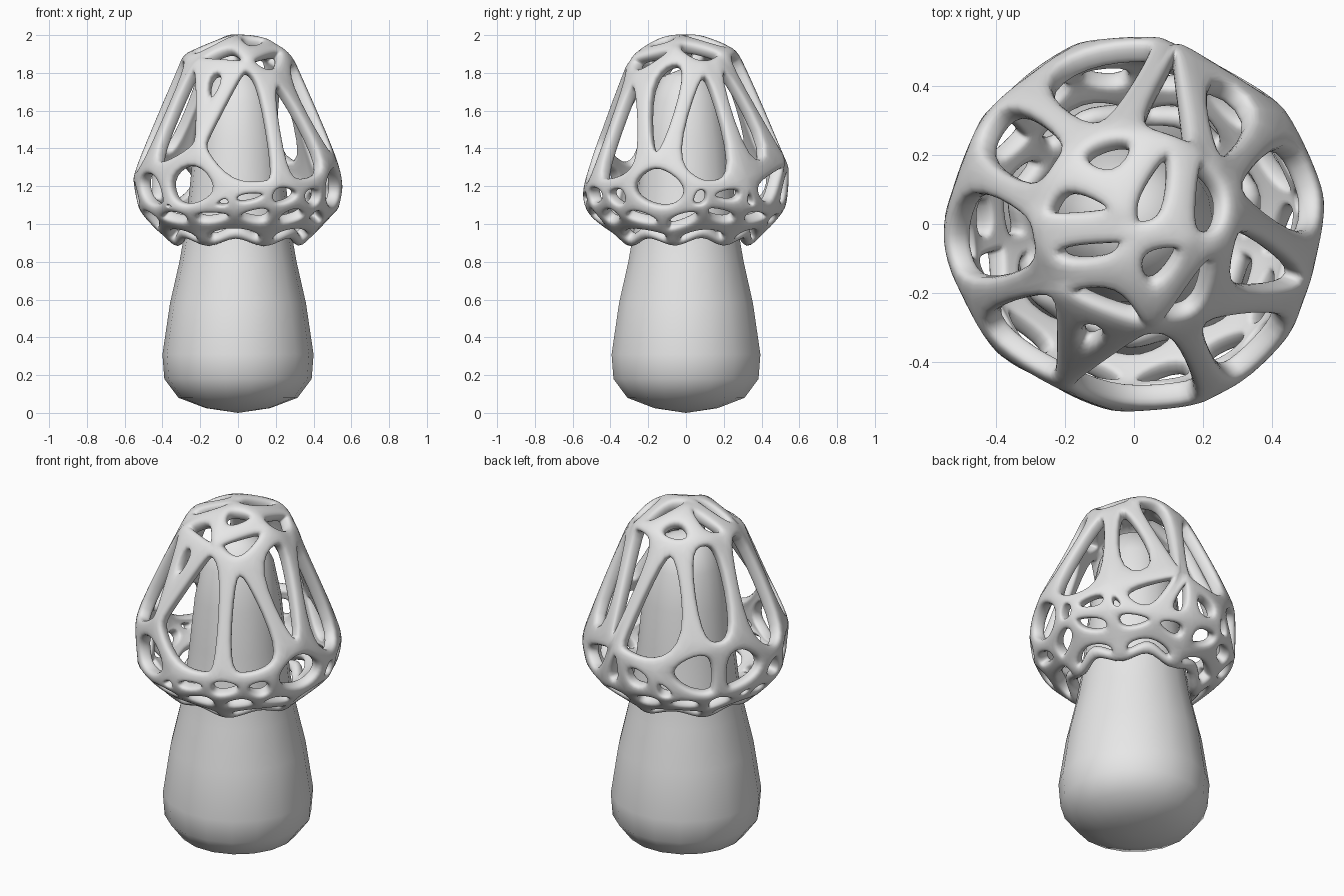
import bpy, bmesh, math, random
from mathutils import Vector

random.seed(4)
cube = bpy.data.objects.get("Cube")
if cube:
    bpy.data.objects.remove(cube)

clay = bpy.data.materials.new("pale_grey_clay")
clay.use_nodes = True
clay.diffuse_color = (0.8, 0.8, 0.8, 1)
clay.node_tree.nodes["Principled BSDF"].inputs["Base Color"].default_value = (0.8, 0.8, 0.8, 1)


def make_object(name, bm):
    mesh = bpy.data.meshes.new(name)
    bm.to_mesh(mesh)
    bm.free()
    mesh.materials.append(clay)
    mesh.shade_smooth()
    obj = bpy.data.objects.new(name, mesh)
    bpy.context.collection.objects.link(obj)
    return obj


# Stem: lathed bulb that tapers up into the cap and closes in a dome
stem_profile = [(0, 0), (0.17, 0.025), (0.315, 0.08), (0.39, 0.18), (0.4, 0.31),
                (0.36, 0.58), (0.31, 0.8), (0.28, 0.97), (0.255, 1.2), (0.23, 1.45),
                (0.19, 1.65), (0.13, 1.78), (0, 1.83)]
bm = bmesh.new()
ring = [bm.verts.new((r, 0, z)) for r, z in stem_profile]
edges = [bm.edges.new(pair) for pair in zip(ring, ring[1:])]
bmesh.ops.spin(bm, geom=ring + edges, axis=(0, 0, 1), cent=(0, 0, 0),
               angle=math.tau, steps=18, use_duplicate=False)
bmesh.ops.remove_doubles(bm, verts=bm.verts[:], dist=0.001)
bmesh.ops.recalc_face_normals(bm, faces=bm.faces[:])
make_object("stem", bm)

# Cap outline as radius and height, spread evenly by length over a polar angle
cap_profile = [Vector(p) for p in [(0, 2.01), (0.12, 2.01), (0.28, 1.93), (0.44, 1.59), (0.54, 1.39),
                                   (0.565, 1.22), (0.535, 1.07), (0.42, 0.95), (0.29, 0.83)]]
lengths = [(b - a).length for a, b in zip(cap_profile, cap_profile[1:])]
CAP_ANGLE = math.radians(165)


def on_cap(direction):
    """Point of the cap surface that belongs to a direction on the sphere."""
    polar = direction.angle(Vector((0, 0, 1)))
    left = min(polar / CAP_ANGLE, 1) * sum(lengths)
    for a, b, step in zip(cap_profile, cap_profile[1:], lengths):
        if left <= step:
            break
        left -= step
    r, z = a.lerp(b, min(left / step, 1))
    flat = direction.xy.normalized() * r
    return Vector((flat.x, flat.y, z))


# Opening centres: azimuth, polar angle, weight (a heavier opening grows larger)
openings = [
    # tall windows
    (-85, 80, 1.24), (-113, 68, 1.14), (-137, 75, 1.2), (186, 74, 1.21), (145, 69, 1.18),
    (107, 74, 1.2), (72, 66, 1.16), (45, 76, 1.21), (16, 79, 1.23), (-18, 69, 1.19),
    (-50, 80, 1.2),
    # medium openings at the widest part
    (-119, 106, 1.08), (-15, 114, 1.045), (-148, 113, 1.04), (57, 114, 1.03),
    (134, 107, 1.06), (156, 107, 1.06),
    # small openings around the crown
    (60, 12, 1), (115, 21, 1), (155, 17, 1), (215, 18, 1), (-62, 20, 1),
    (-111, 30, 1.01), (15, 28, 1), (-45, 40, 1.03),
    # opening for the stem
    (0, 180, 1)]
# Rows of small openings under the rim
for count, polar, shift in ((16, 121, 4), (14, 134, -4), (7, 149, -90)):
    for i in range(count):
        openings.append((360 * i / count + shift + random.uniform(-4, 4),
                         polar + random.uniform(-1.5, 1.5), 1))


def seed_point(azimuth, polar, weight):
    a, p = math.radians(azimuth), math.radians(polar)
    return weight * Vector((math.sin(p) * math.cos(a), math.sin(p) * math.sin(a), math.cos(p)))


# Cells around the openings come from the dual of the hull of their centres
hull = bmesh.new()
for o in openings:
    hull.verts.new(seed_point(*o))
bmesh.ops.convex_hull(hull, input=hull.verts[:])
bmesh.ops.recalc_face_normals(hull, faces=hull.faces[:])
hull.normal_update()
hull.faces.index_update()

bm = bmesh.new()
corners = [bm.verts.new(on_cap(f.normal)) for f in hull.faces]
for v in hull.verts:
    if len(v.link_faces) < 3 or v.co.z < -0.99:
        continue
    axis = v.co.normalized()
    side = axis.orthogonal().normalized()
    up = axis.cross(side)
    around = sorted(v.link_faces, key=lambda f: math.atan2(f.normal.dot(up), f.normal.dot(side)))
    bm.faces.new([corners[f.index] for f in around])
hull.free()
bmesh.ops.remove_doubles(bm, verts=bm.verts[:], dist=0.04)
bmesh.ops.recalc_face_normals(bm, faces=bm.faces[:])

# Scalloped lower edge: raise the middle of each span between the hanging lobes
rim = [e for e in bm.edges if e.is_boundary]
split = bmesh.ops.subdivide_edges(bm, edges=rim, cuts=1)
for v in split["geom_inner"]:
    if isinstance(v, bmesh.types.BMVert):
        v.co += Vector((v.co.x * 0.3, v.co.y * 0.3, 0.095))

# Open each cell, leaving struts between neighbours, thicker around the crown
cells = bm.faces[:]
for f in cells:
    crown = f.calc_center_median().z > 1.8
    width = min(0.056 if crown else 0.046, (0.27 if crown else 0.22) * math.sqrt(f.calc_area()))
    bmesh.ops.inset_individual(bm, faces=[f], thickness=width, use_even_offset=True)
bmesh.ops.delete(bm, geom=cells, context="FACES")

cap = make_object("lattice_cap", bm)
solid = cap.modifiers.new("strut_depth", "SOLIDIFY")
solid.thickness = 0.072
solid.offset = -1
smooth = cap.modifiers.new("rounding", "SUBSURF")
smooth.levels = smooth.render_levels = 2
